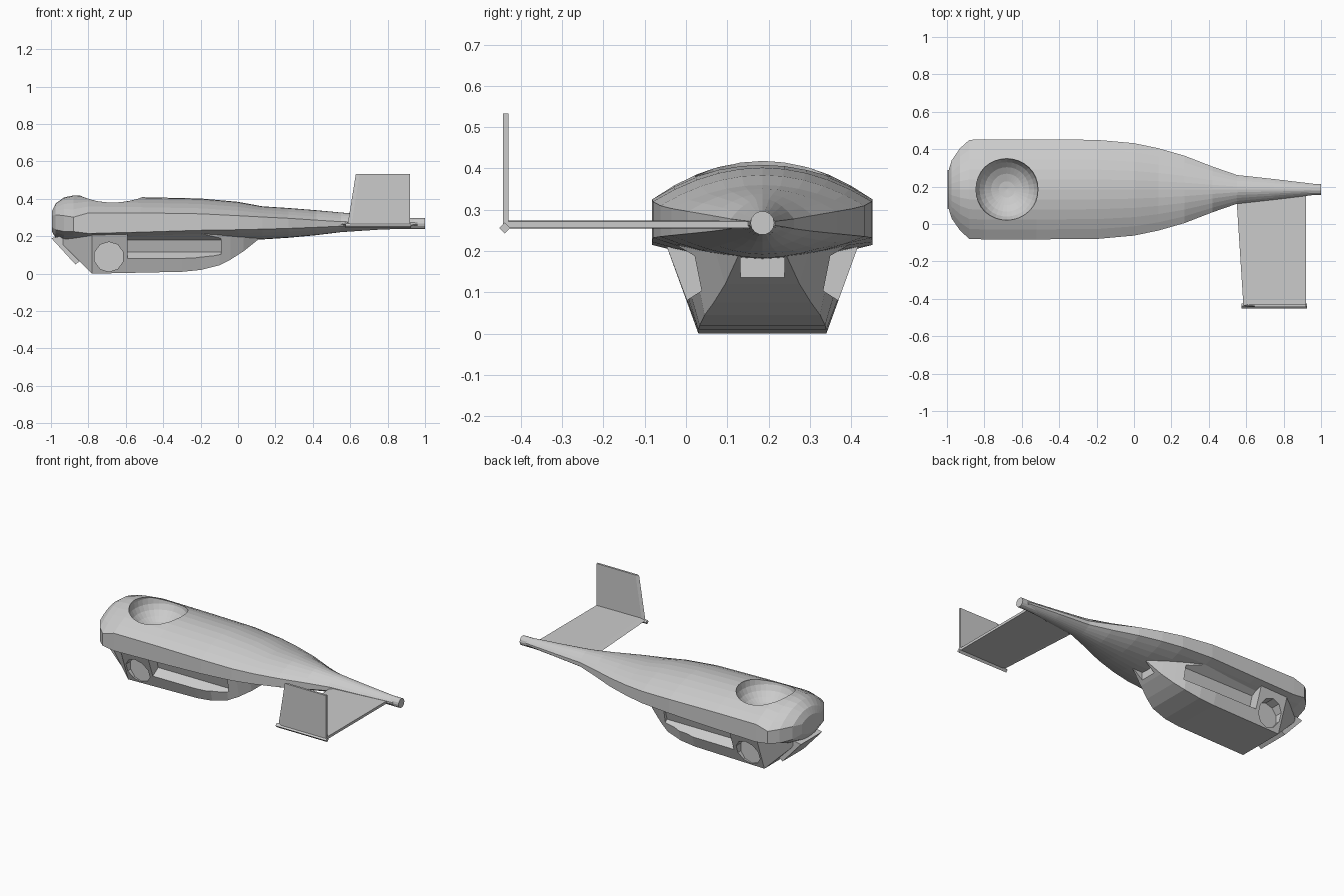
import bpy, bmesh, math
from mathutils import Matrix

if "Cube" in bpy.data.objects:
    bpy.data.objects.remove(bpy.data.objects["Cube"])

C = 0.185  # y of the body's centre line


def finish(name, bm):
    bmesh.ops.recalc_face_normals(bm, faces=bm.faces)
    me = bpy.data.meshes.new(name)
    bm.to_mesh(me)
    bm.free()
    ob = bpy.data.objects.new(name, me)
    bpy.context.collection.objects.link(ob)
    return ob


def loft(name, rings):
    """Skin a list of equal-length closed rings and cap both ends."""
    bm = bmesh.new()
    vs = [[bm.verts.new(p) for p in r] for r in rings]
    n = len(rings[0])
    for a, b in zip(vs, vs[1:]):
        for i in range(n):
            j = (i + 1) % n
            bm.faces.new((a[i], a[j], b[j], b[i]))
    bm.faces.new(vs[0])
    bm.faces.new(vs[-1])
    return finish(name, bm)


def rod(name, centre, r, depth, axis, sides):
    bm = bmesh.new()
    rot = Matrix.Rotation(math.pi / 2, 4, axis)
    bmesh.ops.create_cone(bm, cap_ends=True, segments=sides, radius1=r, radius2=r,
                          depth=depth, matrix=Matrix.Translation(centre) @ rot)
    return finish(name, bm)


def cut(ob, cutter):
    m = ob.modifiers.new("cut", 'BOOLEAN')
    m.operation = 'DIFFERENCE'
    m.solver = 'EXACT'
    m.object = cutter
    bpy.context.view_layer.objects.active = ob
    bpy.ops.object.modifier_apply(modifier=m.name)
    bpy.data.objects.remove(cutter)


# Fuselage: domed top, straight side strip, shallow belly
def body_ring(x, hw, top, hi, lo, bot, n=10):
    ts = [-1 + 2 * i / n for i in range(n + 1)]
    upper = [(x, C + hw * t, hi + (top - hi) * (1 - t * t)) for t in ts]
    lower = [(x, C - hw * t, lo - (lo - bot) * (1 - abs(t) ** 1.8)) for t in ts]
    return upper + lower


sections = [  # x, half width, top, strip top, strip bottom, belly
    (-0.995, .09, .335, .31, .25, .225), (-0.975, .155, .375, .315, .235, .19),
    (-0.93, .22, .408, .31, .225, .172), (-0.88, .265, .418, .302, .225, .172),
    (-0.8, .267, .419, .325, .215, .174), (-0.52, .267, .409, .325, .222, .178),
    (-0.2, .265, .402, .32, .232, .18), (0.0, .247, .384, .31, .235, .18),
    (0.13, .22, .36, .303, .238, .183), (0.27, .18, .351, .296, .242, .192),
    (0.42, .122, .339, .286, .248, .206), (0.55, .077, .327, .278, .254, .222),
    (0.75, .055, .31, .275, .258, .235), (0.96, .03, .296, .272, .262, .243)]
body = loft("fuselage", [body_ring(*s) for s in sections])

# Cockpit bowl
bm = bmesh.new()
bmesh.ops.create_uvsphere(bm, u_segments=32, v_segments=12, radius=1,
                          matrix=Matrix.Translation((-.68, C, .40)) @
                          Matrix.Diagonal((.168, .168, .13, 1)))
cut(body, finish("bowl_cutter", bm))


# Lower hull: trapezoid section with raked nose and upswept tail
def hull_ring(x, zb, b, zt, t):
    return [(x, C - b, zb), (x, C + b, zb), (x, C + t, zt), (x, C - t, zt)]


hull = loft("lower_hull", [hull_ring(*s) for s in (
    (-.95, .17, .10, .24, .10), (-.78, 0, .155, .22, .235), (-.3, .01, .155, .22, .235),
    (-.2, .02, .152, .22, .21), (-.1, .045, .14, .22, .175), (-.04, .075, .118, .22, .15),
    (.03, .12, .09, .22, .12), (.13, .2, .053, .23, .07))])

for s in (-1, 1):
    # Side recesses
    prof = [(.32, -.006), (.13, .115), (.15, .18), (.235, .23), (.32, .23)]
    cut(hull, loft("recess_cutter", [[(x, C + s * y, z) for y, z in prof]
                                     for x in (-.59, -.09)]))
    # Round side ports
    cut(hull, rod("port_cutter", (-.69, C + s * .25, .09), .08, .2, 'X', 10))

# Notch under the tail of the hull
cut(hull, loft("notch_cutter", [hull_ring(x, .12, .053, .26, .053) for x in (.05, .25)]))

# Raked chin plate
chin = [(-.998, .19), (-.87, .05), (-.838, .072), (-.95, .2)]
loft("chin_plate", [[(x, C + y, z) for x, z in chin] for y in (-.105, .105)])

# Tail boom end
rod("tail_tube", (.92, C, .268), .029, .16, 'Y', 14)


# One-sided tailplane with upright fin and corner rod
def plane_ring(y, x0, x1):
    return [(x0, y, .264), (x0 + .03, y, .274), (x1, y, .272), (x1, y, .256), (x0 + .03, y, .254)]


loft("tailplane", [plane_ring(C, .545, .92), plane_ring(-.437, .585, .92)])


def fin_ring(z, x0, x1, h=.0065):
    return [(x0, -.437, z), (x0 + .02, -.437 - h, z), (x1, -.437 - h, z),
            (x1, -.437 + h, z), (x0 + .02, -.437 + h, z)]


loft("tail_fin", [fin_ring(.255, .585, .92), fin_ring(.533, .63, .92)])
rod("corner_rod", (.75, -.439, .256), .013, .35, 'Y', 4)
